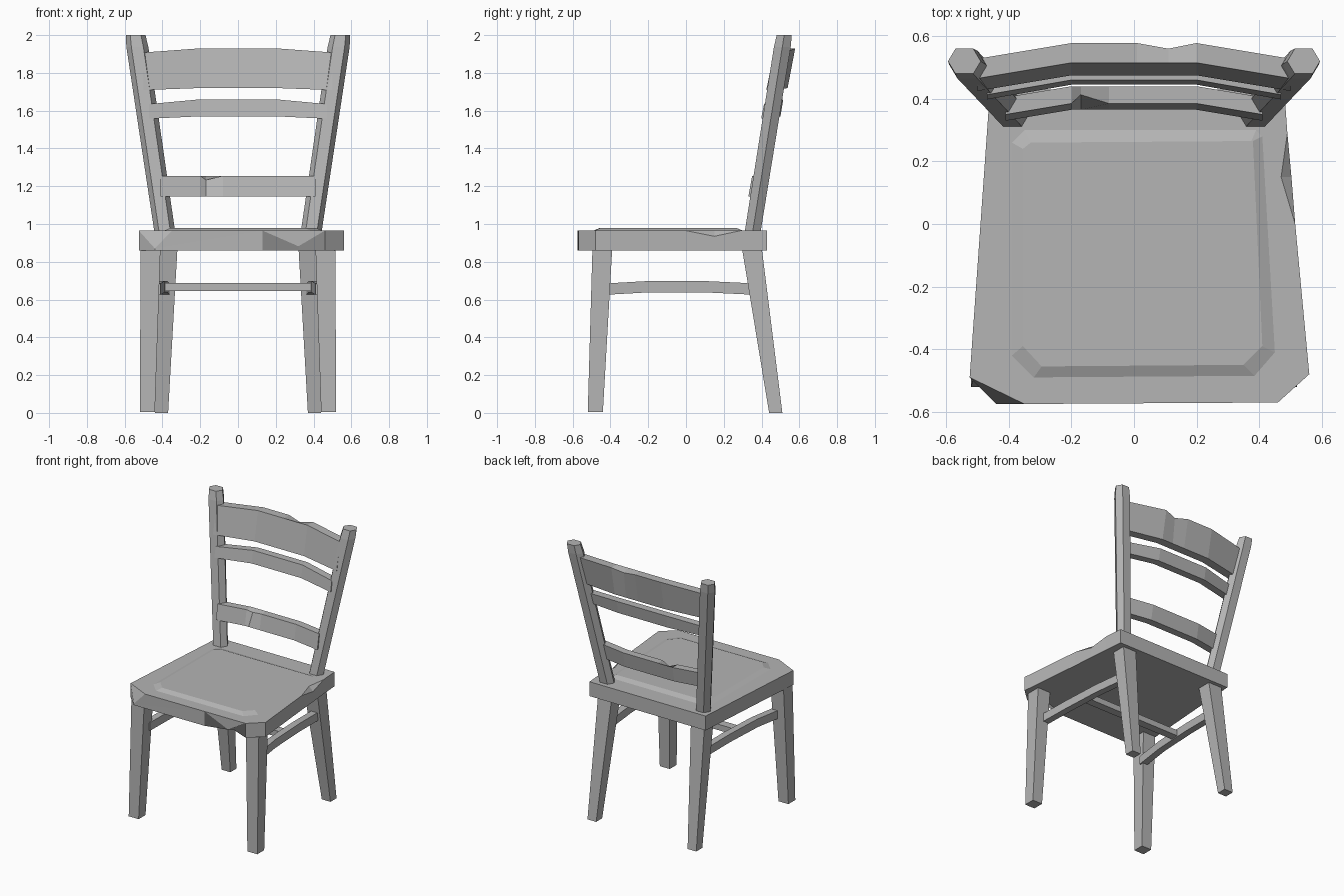
import bpy, bmesh

if "Cube" in bpy.data.objects:
    bpy.data.objects.remove(bpy.data.objects["Cube"], do_unlink=True)

GREY = (0.46, 0.46, 0.46, 1)
wood = bpy.data.materials.new("plain grey")
wood.use_nodes = True
wood.diffuse_color = GREY
wood.node_tree.nodes["Principled BSDF"].inputs["Base Color"].default_value = GREY


def loft(name, rings):
    """Skin a list of equal-length point rings and cap both ends."""
    bm = bmesh.new()
    loops = [[bm.verts.new(p) for p in ring] for ring in rings]
    n = len(loops[0])
    for a, b in zip(loops, loops[1:]):
        for i in range(n):
            j = (i + 1) % n
            bm.faces.new((a[i], a[j], b[j], b[i]))
    bm.faces.new(loops[0][::-1])
    bm.faces.new(loops[-1])
    bmesh.ops.remove_doubles(bm, verts=bm.verts, dist=0.0005)
    bmesh.ops.recalc_face_normals(bm, faces=bm.faces)
    mesh = bpy.data.meshes.new(name)
    bm.to_mesh(mesh)
    bm.free()
    mesh.materials.append(wood)
    ob = bpy.data.objects.new(name, mesh)
    bpy.context.collection.objects.link(ob)
    return ob


def box_ring(x0, x1, y0, y1, z):
    return [(x0, y0, z), (x1, y0, z), (x1, y1, z), (x0, y1, z)]


# Seat slab, with three chipped edges
outline = [(-0.44, -0.575), (0.13, -0.572), (0.32, -0.571), (0.46, -0.57),
           (0.56, -0.48), (0.515, 0), (0.503, 0.15), (0.49, 0.29),
           (0.48, 0.43), (-0.46, 0.43), (-0.525, -0.49)]
low = [(x, y, 0.86) for x, y in outline]
mid = [(x, y, 0.965) for x, y in outline]
top = list(mid)
low[2] = (0.32, -0.51, 0.86)
mid[2] = (0.32, -0.571, 0.882)
mid[0], top[0] = (-0.44, -0.575, 0.87), (-0.35, -0.575, 0.965)
mid[6], top[6] = (0.503, 0.15, 0.935), (0.47, 0.15, 0.965)
loft("seat", [low, mid, top])

# Raised centre of the seat
rim = [(-0.32, -0.49), (0.385, -0.485), (0.45, -0.41), (0.41, 0.28),
       (0.39, 0.3), (-0.35, 0.3), (-0.39, 0.26), (-0.39, -0.42)]
crown = [(-0.295, -0.455), (0.35, -0.45), (0.41, -0.39), (0.38, 0.265),
         (0.375, 0.265), (-0.33, 0.26), (-0.355, 0.24), (-0.355, -0.39)]
loft("seat_panel", [[(x, y, 0.96) for x, y in rim],
                    [(x, y, 0.965) for x, y in rim],
                    [(x, y, 0.98) for x, y in crown]])

# Six-sided cross-section of the back posts
hexagon = [(-0.055, 0), (-0.03, -0.042), (0.03, -0.042),
           (0.055, 0), (0.03, 0.042), (-0.03, 0.042)]


def post_ring(s, t, size):
    cx, cy, z = 0.385 + 0.157 * t, 0.35 + 0.17 * t, 0.94 + 1.06 * t
    return [(s * (cx + x * size), cy + y * size, z) for x, y in hexagon]


for side, s in (("left", 1), ("right", -1)):
    # Legs
    loft(side + "_front_leg", [
        box_ring(s * 0.44, s * 0.52, -0.52, -0.44, 0.005),
        box_ring(s * 0.41, s * 0.515, -0.495, -0.39, 0.88)])
    loft(side + "_back_leg", [
        box_ring(s * 0.37, s * 0.44, 0.44, 0.51, 0),
        box_ring(s * 0.32, s * 0.43, 0.295, 0.4, 0.88)])
    # Back post with a tapered tip
    loft(side + "_back_post", [post_ring(s, 0, 1), post_ring(s, 0.94, 1.06),
                               post_ring(s, 1, 0.95)])
    # Side stretcher, slightly arched
    rings = []
    for y, x, z in ((-0.43, 0.435, 0.625), (-0.2, 0.415, 0.638),
                    (0.1, 0.4, 0.638), (0.37, 0.385, 0.625)):
        rings.append([(s * (x + dx), y, z + dz) for dx, dz in
                      ((-0.025, 0), (0.025, 0), (0.025, 0.06), (-0.025, 0.06))])
    loft(side + "_stretcher", rings)

# Cross stretcher joining the side stretchers
loft("cross_stretcher", [
    [(x, y, z) for y, z in ((-0.06, 0.645), (0, 0.645), (0, 0.688), (-0.06, 0.688))]
    for x in (-0.41, 0.41)])


def back_rail(name, end, front, bow, thick, lean, z0, z1, sag, chip=None):
    """Bowed rail; chip = (x, half width, corner, dy, dz) dents one edge."""
    xs = [-end, -0.2, 0.2, end]
    if chip:
        xs += [chip[0] - chip[1], chip[0], chip[0] + chip[1]]
    rings = []
    for x in sorted(set(xs)):
        f = max(0, (abs(x) - 0.2) / (end - 0.2))
        y, zb, zt = front - bow * f, z0 - sag * f * 0.5, z1 - sag * f
        ring = [(x, y - lean, zb), (x, y, zt),
                (x, y + thick, zt), (x, y + thick - lean, zb)]
        if chip and x == chip[0]:
            px, py, pz = ring[chip[2]]
            ring[chip[2]] = (px, py + chip[3], pz + chip[4])
        rings.append(ring)
    loft(name, rings)


# Back rails
back_rail("top_rail", 0.5, 0.515, 0.05, 0.063, 0.04, 1.72, 1.93, 0.022,
          (0.11, 0.1, 2, -0.018, -0.02))
back_rail("middle_rail", 0.47, 0.46, 0.047, 0.055, 0.015, 1.57, 1.66, 0.025)
back_rail("lower_rail", 0.41, 0.385, 0.035, 0.055, 0.02, 1.145, 1.255, 0,
          (-0.17, 0.09, 1, 0.028, -0.022))
